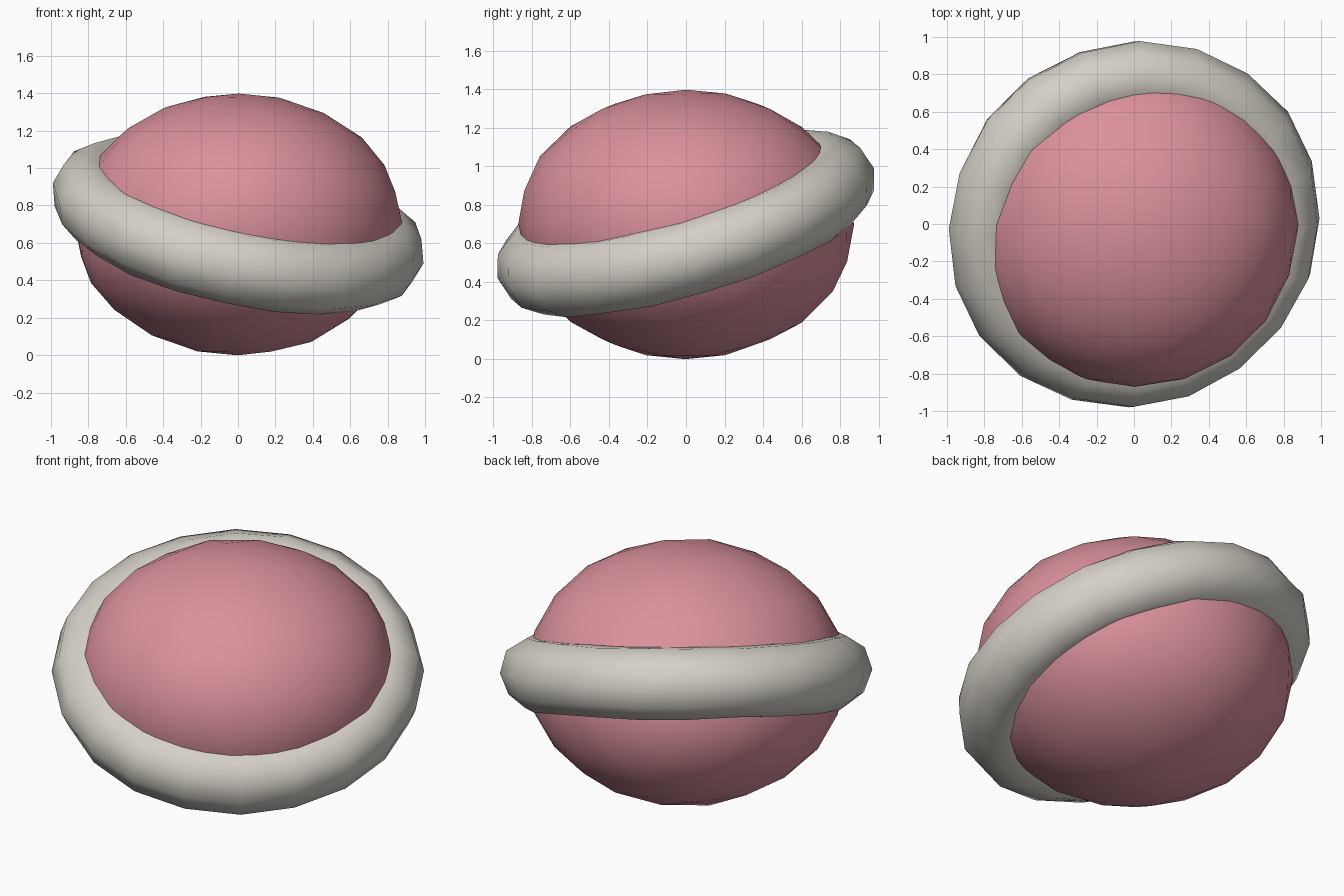
import bpy
import math
import random
from mathutils import Vector

if "Cube" in bpy.data.objects:
    bpy.data.objects.remove(bpy.data.objects["Cube"], do_unlink=True)

random.seed(4)


def make_material(name, rgb):
    mat = bpy.data.materials.new(name)
    mat.use_nodes = True
    color = (*rgb, 1)
    mat.diffuse_color = color
    mat.node_tree.nodes["Principled BSDF"].inputs["Base Color"].default_value = color
    return mat


def finish(name, mat, wobble):
    """Name the new object, give it a colour, a hand-shaped wobble and smooth shading."""
    obj = bpy.context.object
    obj.name = name
    obj.data.materials.append(mat)
    for v in obj.data.vertices:
        v.co += Vector([random.uniform(-wobble, wobble) for _ in range(3)])
    bpy.ops.object.shade_smooth()
    return obj


pink = make_material("dusty pink", (0.70, 0.28, 0.33))
grey = make_material("warm grey", (0.66, 0.63, 0.57))

# Squashed round planet body
bpy.ops.mesh.primitive_ico_sphere_add(subdivisions=3, radius=1, location=(0, 0, 0.7))
body = finish("planet_body", pink, 0.006)
body.scale = (0.875, 0.875, 0.7)

# Thick ring, tilted up towards the back and the -x side
bpy.ops.mesh.primitive_torus_add(major_segments=20, minor_segments=10,
                                 major_radius=0.815, minor_radius=0.203,
                                 location=(0, 0, 0.705))
ring = finish("planet_ring", grey, 0.006)
axis = Vector((0.22, -0.3, 1))
ring.rotation_euler = Vector((0, 0, 1)).rotation_difference(axis).to_euler()
